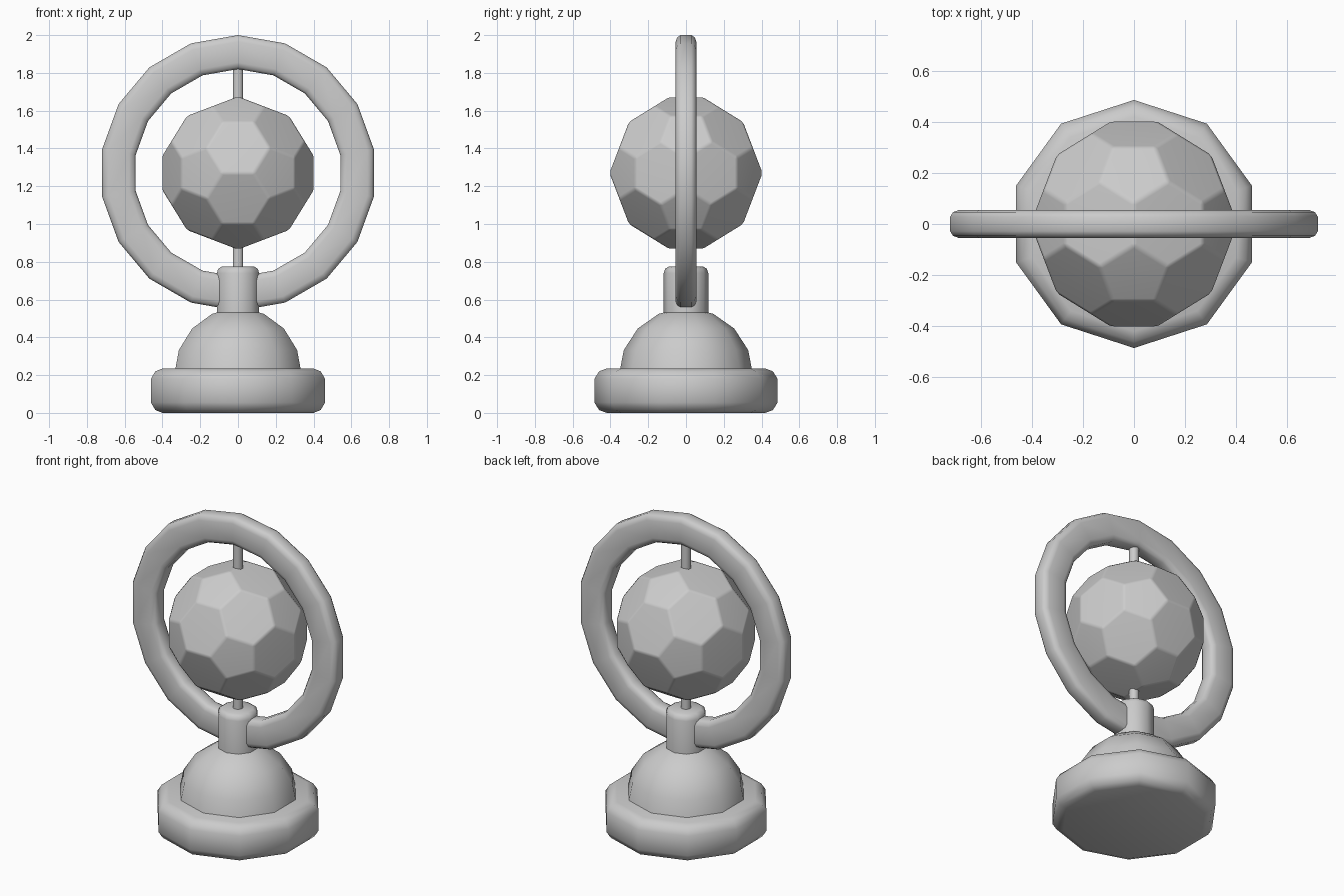
import bpy, bmesh, math
from itertools import product
from mathutils import Matrix, Vector

cube = bpy.data.objects.get("Cube")
if cube:
    bpy.data.objects.remove(cube)

grey = bpy.data.materials.new("light_grey")
grey.use_nodes = True
colour = (0.6, 0.6, 0.6, 1)
grey.diffuse_color = colour
grey.node_tree.nodes["Principled BSDF"].inputs["Base Color"].default_value = colour


def finish(name, bm, angle):
    """Turn a bmesh into a smooth-by-angle object."""
    bmesh.ops.recalc_face_normals(bm, faces=bm.faces)
    mesh = bpy.data.meshes.new(name)
    bm.to_mesh(mesh)
    bm.free()
    mesh.materials.append(grey)
    obj = bpy.data.objects.new(name, mesh)
    bpy.context.collection.objects.link(obj)
    bpy.ops.object.select_all(action="DESELECT")
    obj.select_set(True)
    bpy.context.view_layer.objects.active = obj
    bpy.ops.object.shade_smooth_by_angle(angle=math.radians(angle))
    return obj


def lathe(name, profile, sides, closed=False, matrix=Matrix(), angle=50):
    """Revolve (radius, height) points; one corner of every ring lies on +y."""
    bm = bmesh.new()
    rings = []
    for i in range(sides):
        turn = math.tau * i / sides
        rings.append([bm.verts.new(matrix @ Vector((r * math.sin(turn), r * math.cos(turn), h)))
                      for r, h in profile])
    count = len(profile)
    for i in range(sides):
        a, b = rings[i], rings[(i + 1) % sides]
        for j in range(count if closed else count - 1):
            k = (j + 1) % count
            bm.faces.new((a[j], b[j], b[k], a[k]))
    if not closed:
        bm.faces.new([r[0] for r in rings])
        bm.faces.new([r[-1] for r in rings])
    return finish(name, bm, angle)


# Stand: bevelled foot, dome and collar
lathe("foot", [(0.42, 0), (0.46, 0.015), (0.485, 0.055), (0.485, 0.18),
               (0.46, 0.22), (0.42, 0.235)], 10)
dome = [(0.355 * math.cos(math.radians(a)), 0.2 + 0.355 * math.sin(math.radians(a)))
        for a in (0, 22, 44, 66, 85)]
lathe("dome", dome, 10)
lathe("collar", [(0.118, 0.5), (0.118, 0.74), (0.11, 0.763), (0.09, 0.775)], 10)

# Axle through the ball
lathe("axle", [(0.029, 0.7), (0.029, 1.86)], 10)

# Upright ring with a rounded oblong section
half = [(0.09, 0.028), (0.079, 0.046), (0.055, 0.055)]
quarter = half + [(-u, v) for u, v in reversed(half)]
section = quarter + [(u, -v) for u, v in reversed(quarter)]
upright = Matrix.Translation((0, 0, 1.27)) @ Matrix.Rotation(math.pi / 2, 4, "X")
lathe("ring", [(0.64 + u, v) for u, v in section], 18, True, upright)

# Ball of hexagons and pentagons
phi = (1 + math.sqrt(5)) / 2
corners = set()
for triple in ((0, 1, 3 * phi), (1, 2 + phi, 2 * phi), (phi, 2, phi ** 3)):
    for signs in product((1, -1), repeat=3):
        p = [round(s * t, 5) + 0.0 for s, t in zip(signs, triple)]
        for shift in range(3):
            corners.add(tuple(p[shift:] + p[:shift]))
bm = bmesh.new()
unit = 0.405 / (3 * phi)
for p in sorted(corners):
    bm.verts.new(Vector(p) * unit + Vector((0, 0, 1.27)))
bmesh.ops.convex_hull(bm, input=bm.verts)
bmesh.ops.dissolve_limit(bm, angle_limit=0.05, verts=bm.verts, edges=bm.edges)
ball = finish("ball", bm, 60)
bevel = ball.modifiers.new("soft_edges", "BEVEL")
bevel.width = 0.012
bevel.segments = 1
weighted = ball.modifiers.new("flat_panels", "WEIGHTED_NORMAL")
weighted.keep_sharp = True
